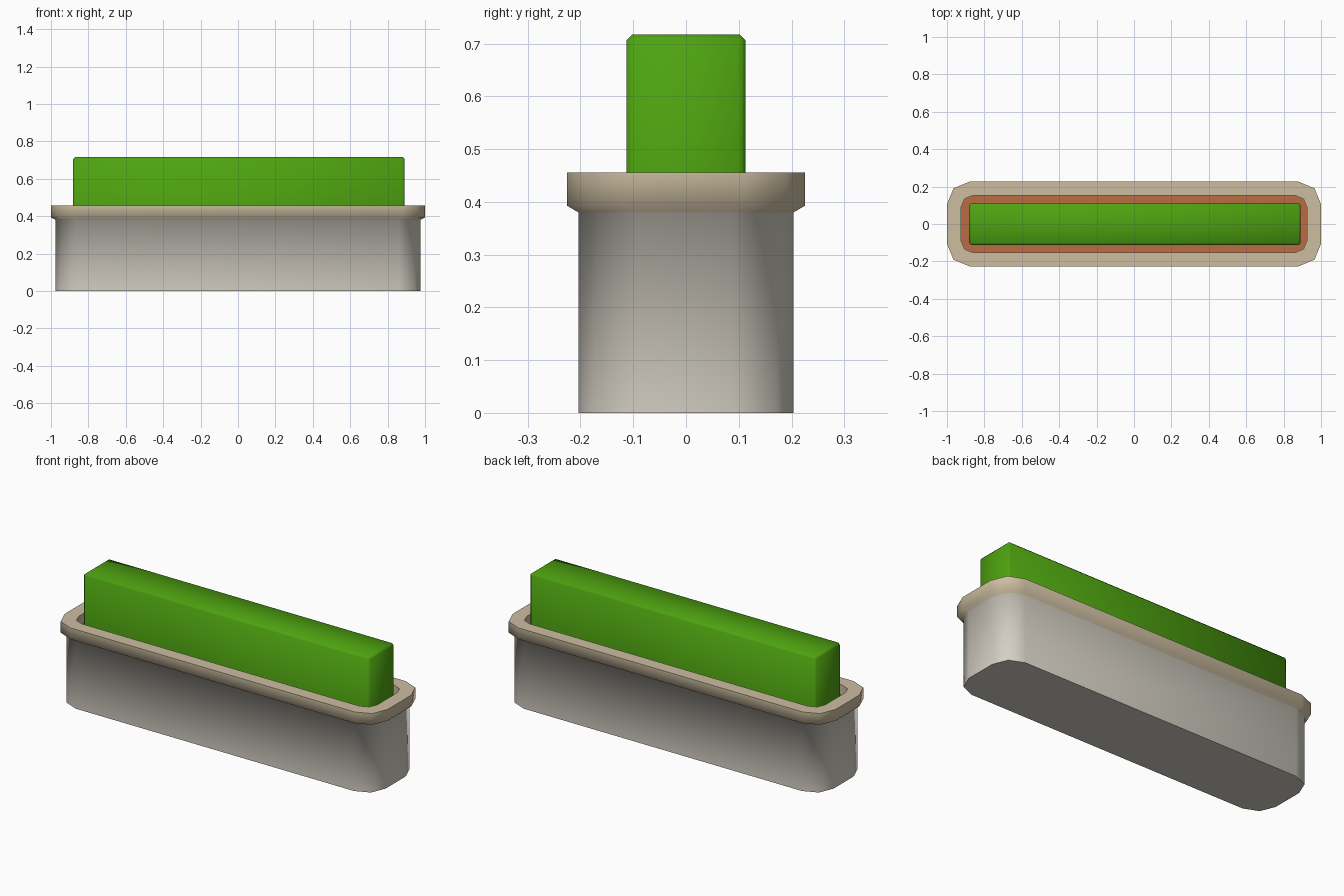
import bpy, bmesh, math

if "Cube" in bpy.data.objects:
    bpy.data.objects.remove(bpy.data.objects["Cube"])


def material(name, rgb):
    m = bpy.data.materials.new(name)
    lin = [(c / 255 / 12.92) if c < 11 else ((c / 255 + 0.055) / 1.055) ** 2.4 for c in rgb]
    m.diffuse_color = (*lin, 1)
    m.use_nodes = True
    m.node_tree.nodes["Principled BSDF"].inputs["Base Color"].default_value = m.diffuse_color
    return m


stone = material("grey stone", (212, 207, 196))
cream = material("beige rim", (205, 190, 161))
earth = material("red brown soil", (186, 108, 68))
leaf = material("leaf green", (78, 163, 16))


def outline(hx, hy, r, steps=2):
    """Rounded rectangle with faceted corners, counter-clockwise."""
    pts = []
    for q, (sx, sy) in enumerate([(1, 1), (-1, 1), (-1, -1), (1, -1)]):
        for i in range(steps + 1):
            a = math.pi / 2 * (q + i / steps)
            pts.append((sx * (hx - r) + r * math.cos(a), sy * (hy - r) + r * math.sin(a)))
    return pts


def finish(bm, name, mats, sharp_angle):
    me = bpy.data.meshes.new(name)
    bmesh.ops.recalc_face_normals(bm, faces=bm.faces[:])
    for f in bm.faces:
        f.smooth = True
    for e in bm.edges:
        if len(e.link_faces) == 2:
            e.smooth = e.calc_face_angle() < math.radians(sharp_angle)
    bm.to_mesh(me)
    bm.free()
    for m in mats:
        me.materials.append(m)
    ob = bpy.data.objects.new(name, me)
    bpy.context.collection.objects.link(ob)
    return ob


# planter: stacked outlines from base, over the rim, down to the inner floor
rings = [(0.976, 0.204, 0.115, 0.0), (0.976, 0.204, 0.115, 0.38),
         (1.0, 0.226, 0.12, 0.393), (1.0, 0.226, 0.12, 0.456),
         (0.925, 0.153, 0.065, 0.456), (0.925, 0.153, 0.065, 0.40)]
bm = bmesh.new()
loops = [[bm.verts.new((x, y, z)) for x, y in outline(hx, hy, r)] for hx, hy, r, z in rings]
for k in range(len(loops) - 1):
    a, b = loops[k], loops[k + 1]
    for i in range(len(a)):
        j = (i + 1) % len(a)
        f = bm.faces.new((a[i], a[j], b[j], b[i]))
        f.material_index = 0 if k == 0 else 1
bm.faces.new(loops[0])
# soil closes the inside of the planter
bm.faces.new(loops[-1]).material_index = 2
finish(bm, "planter", [stone, cream, earth], 75)

# hedge: softly bevelled block standing in the soil
bm = bmesh.new()
bmesh.ops.create_cube(bm, size=1)
for v in bm.verts:
    v.co = (v.co.x * 1.772 + 0.005, v.co.y * 0.226, 0.40 if v.co.z < 0 else 0.717)
edges = [e for e in bm.edges if max(v.co.z for v in e.verts) > 0.5]
bmesh.ops.bevel(bm, geom=edges, offset=0.011, segments=1, affect='EDGES', profile=0.5)
finish(bm, "hedge", [leaf], 75)
